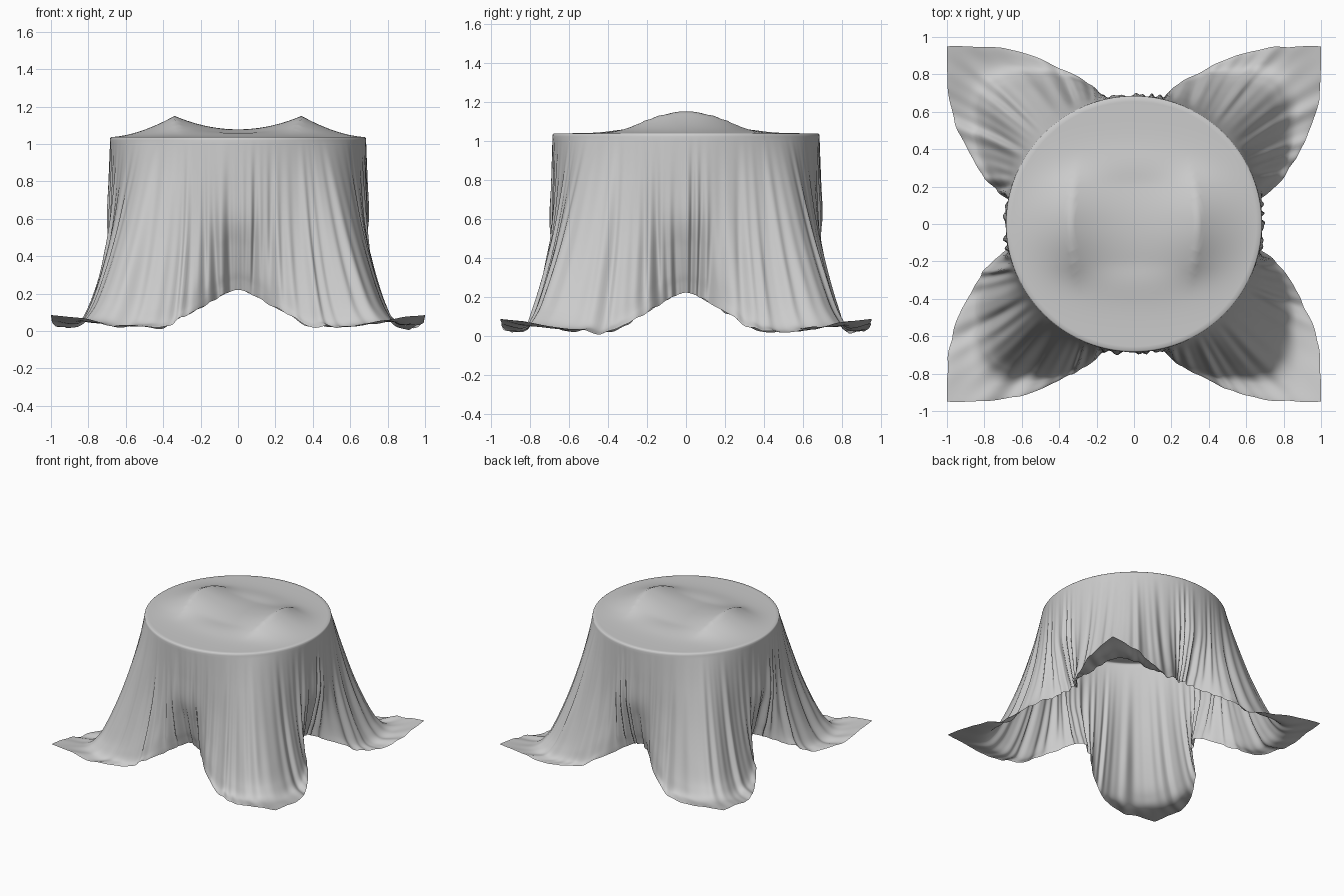
import bpy, bmesh, math, random
from math import sin, cos, pi, exp, sqrt

if "Cube" in bpy.data.objects:
    bpy.data.objects.remove(bpy.data.objects["Cube"])

random.seed(4)
R, TOP = 0.685, 1.037
N, TOP_RINGS, SKIRT_RINGS = 576, 30, 72

# Drop profiles (r, z) from rim to hem, keyed by angle from the nearest axis
ANG = [0, 9, 17, 25, 34, 40, 45]
PROF = [
    [(.685, 1.02), (.688, .80), (.688, .60), (.655, .45), (.625, .33), (.605, .27), (.59, .22)],
    [(.685, 1.02), (.69, .80), (.693, .60), (.675, .43), (.66, .30), (.65, .235), (.645, .18)],
    [(.685, 1.02), (.695, .80), (.71, .58), (.735, .38), (.765, .24), (.79, .155), (.82, .10)],
    [(.685, 1.02), (.71, .78), (.745, .54), (.80, .32), (.86, .15), (.91, .055), (.98, .018)],
    [(.685, 1.02), (.735, .77), (.80, .50), (.875, .27), (.95, .11), (1.03, .03), (1.18, .03)],
    [(.685, 1.02), (.755, .76), (.845, .48), (.94, .25), (1.02, .11), (1.12, .04), (1.30, .065)],
    [(.685, 1.02), (.765, .76), (.86, .48), (.965, .24), (1.05, .11), (1.16, .05), (1.414, .085)],
]


def catmull(p0, p1, p2, p3, t):
    return 0.5 * (2 * p1 + (p2 - p0) * t + (2 * p0 - 5 * p1 + 4 * p2 - p3) * t * t
                  + (3 * p1 - p0 - 3 * p2 + p3) * t ** 3)


def along(row, v):
    """Point on one drop profile."""
    f = min(v, .99999) * (len(row) - 1)
    i = int(f)
    first = tuple(2 * a - b for a, b in zip(row[0], row[1]))
    last = tuple(2 * a - b for a, b in zip(row[-1], row[-2]))
    p = [first] + row + [last]
    return [catmull(p[i][k], p[i + 1][k], p[i + 2][k], p[i + 3][k], f - i) for k in (0, 1)]


def drop(a, v):
    """Blend neighbouring profiles; the hem keeps a sharp corner at 45 degrees."""
    i = max(j for j in range(len(ANG) - 1) if ANG[j] <= a + 1e-9)
    t = (a - ANG[i]) / (ANG[i + 1] - ANG[i])
    pts = [along(row, v) for row in PROF]
    w = v ** 6
    out = []
    for k in (0, 1):
        c = [p[k] for p in pts]
        c = [c[1]] + c + [(1 - w) * c[-2] + w * (2 * c[-1] - c[-2])]
        out.append(catmull(c[i], c[i + 1], c[i + 2], c[i + 3], t))
    return out


def top_height(x, y):
    """Tented top: two curved ridges raised by something hidden below."""
    edge = sqrt(max(R * R - y * y, 0))
    xr = min(.34 - .4 * y * y, .62 * edge)
    ridge = .113 * exp(-(abs(y) / .30) ** 2.3) * (1 - (y / R) ** 2)
    ax = sqrt(x * x + .0004)
    if ax < xr:
        s = .36 + .64 * (ax / max(xr, 1e-4)) ** 2
    else:
        s = max(0, (edge - ax) / max(edge - xr, 1e-4)) ** 1.7
    # past the ridge ends the peak melts into a soft swell
    u = min(1, max(0, (abs(y) - .2) / .2))
    u = u * u * (3 - 2 * u)
    soft = .9 * max(0, 1 - (ax / max(edge, 1e-4)) ** 2) ** 1.5
    return TOP + ridge * (s * (1 - u) + soft * u)


# Irregular fold phases around the skirt
HARM = [(41, .5, random.random() * 6), (63, .45, random.random() * 6),
        (89, .35, random.random() * 6), (29, .4, random.random() * 6)]


def fold(th):
    w = th + .025 * sin(7 * th + 1) + .015 * sin(13 * th)
    return sum(m * sin(n * w + p) for n, m, p in HARM)


def skirt_point(th, v):
    deg = math.degrees(th) % 90
    a = min(deg, 90 - deg)
    r, z = drop(a, v)
    grow = min(1, v / .45) ** 1.2
    gap = exp(-(a / 14) ** 2)                 # gathered folds between the corners
    flat = max(0, min(1, (v - .68) / .2)) * (1 - gap)
    corner = 1 - max(0, (a - 34) / 11) * v ** 4
    f = fold(th + .04 * v * sin(4 * th))
    tight = sin(84 * th + 2 * sin(9 * th))
    r += grow * (1 - .6 * flat) * corner * (.011 * f + gap * (.013 * tight + .005 * f))
    z += flat * corner * .008 * (f + .5)
    z = max(z, .004)
    ys = 1 - .05 * v ** 3 * min(1, a / 20)
    return (r * cos(th), r * sin(th) * ys, z)


bm = bmesh.new()
circle = [2 * pi * k / N for k in range(N)]
rings = []
for i in range(1, TOP_RINGS + 1):
    r = (R - .008) * i / TOP_RINGS
    rings.append([bm.verts.new((r * cos(t), r * sin(t), top_height(r * cos(t), r * sin(t))))
                  for t in circle])
# rounded rim
rings.append([bm.verts.new(((R - .002) * cos(t), (R - .002) * sin(t), TOP - .005))
              for t in circle])
# hanging skirt and floor corners
for j in range(SKIRT_RINGS + 1):
    rings.append([bm.verts.new(skirt_point(t, j / SKIRT_RINGS)) for t in circle])

centre = bm.verts.new((0, 0, top_height(0, 0)))
for k in range(N):
    bm.faces.new((centre, rings[0][k], rings[0][(k + 1) % N]))
for lo, hi in zip(rings, rings[1:]):
    for k in range(N):
        n = (k + 1) % N
        bm.faces.new((lo[k], hi[k], hi[n], lo[n]))
for face in bm.faces:
    face.smooth = True

mesh = bpy.data.meshes.new("tablecloth")
bm.to_mesh(mesh)
bm.free()
cloth = bpy.data.objects.new("tablecloth", mesh)
bpy.context.collection.objects.link(cloth)
